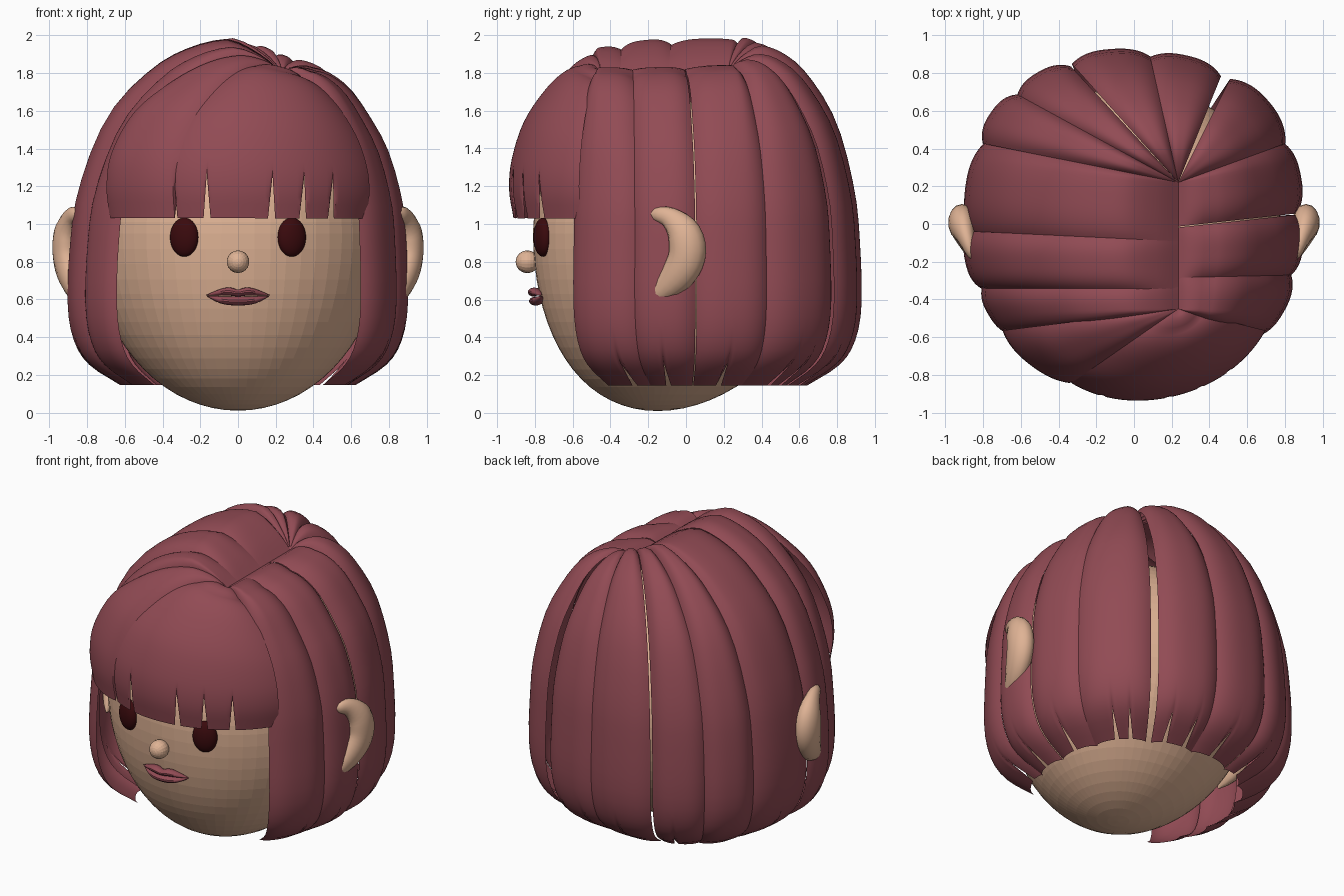
import bpy, bmesh, math
from mathutils import Vector, Matrix

if "Cube" in bpy.data.objects:
    bpy.data.objects.remove(bpy.data.objects["Cube"])


def material(name, rgb):
    m = bpy.data.materials.new(name)
    m.use_nodes = True
    m.diffuse_color = (*rgb, 1)
    m.node_tree.nodes["Principled BSDF"].inputs["Base Color"].default_value = (*rgb, 1)
    return m


SKIN = material("skin", (0.74, 0.45, 0.30))
HAIR = material("rose_hair", (0.285, 0.07, 0.089))
EYE = material("dark_eye", (0.042, 0.003, 0.004))


def finish(bm, name, mat, smooth=True):
    me = bpy.data.meshes.new(name)
    bm.to_mesh(me)
    bm.free()
    me.materials.append(mat)
    ob = bpy.data.objects.new(name, me)
    bpy.context.collection.objects.link(ob)
    if smooth:
        bpy.ops.object.select_all(action='DESELECT')
        ob.select_set(True)
        bpy.context.view_layer.objects.active = ob
        bpy.ops.object.shade_smooth_by_angle(angle=math.radians(35))


def ellipsoid(name, mat, loc, radii, turn, segs=32, rings=20, smooth=True):
    bm = bmesh.new()
    bmesh.ops.create_uvsphere(bm, u_segments=segs, v_segments=rings, radius=1)
    m = Matrix.Translation(loc) @ turn @ Matrix.Diagonal((*radii, 1))
    bmesh.ops.transform(bm, matrix=m, verts=bm.verts)
    finish(bm, name, mat, smooth)


def spline(points, s):
    """Catmull-Rom point on a list of tuples, s from 0 to 1."""
    p = [Vector(q) for q in points]
    x = min(max(s, 0), 1) * (len(p) - 1)
    i = min(int(x), len(p) - 2)
    t = x - i
    b, c = p[i], p[i + 1]
    a = p[i - 1] if i else b * 2 - c
    d = p[i + 2] if i + 2 < len(p) else c * 2 - b
    return 0.5 * (2 * b + (c - a) * t + (2 * a - 5 * b + 4 * c - d) * t * t
                  + (3 * b - a - 3 * c + d) * t ** 3)


def tube(name, mat, path, radii, across, flat, rows=20, sides=14):
    """Tapered tube along a smooth path; flat scales it in the across direction."""
    bm = bmesh.new()
    rings = []
    for r in range(rows + 1):
        s = r / rows
        mid = spline(path, s)
        axis = (spline(path, s + 0.02) - spline(path, s - 0.02)).normalized()
        side = axis.cross(across).normalized()
        other = side.cross(axis) * flat
        rad = spline([(v, 0, 0) for v in radii], s)[0]
        # rounded ends
        rad *= math.sqrt(max(0.05, 1 - abs(2 * s - 1) ** 12))
        angles = [math.tau * k / sides for k in range(sides)]
        rings.append([bm.verts.new(mid + (side * math.cos(a) + other * math.sin(a)) * rad)
                      for a in angles])
    for lo, hi in zip(rings, rings[1:]):
        for k in range(sides):
            n = (k + 1) % sides
            bm.faces.new((lo[k], lo[n], hi[n], hi[k]))
    bm.faces.new(rings[0][::-1])
    bm.faces.new(rings[-1])
    bmesh.ops.recalc_face_normals(bm, faces=bm.faces)
    finish(bm, name, mat)


# Egg-shaped head, chin pushed forward
bm = bmesh.new()
bmesh.ops.create_uvsphere(bm, u_segments=56, v_segments=36, radius=1)
for v in bm.verts:
    drop = min(v.co.z, 0)
    v.co = Vector((v.co.x * 0.78, v.co.y * 0.77 - 0.04 - 0.11 * drop * drop,
                   0.95 + v.co.z * (0.94 if v.co.z < 0 else 0.7)))
finish(bm, "head", SKIN, smooth=False)

# Face features
for side, x in (("left", 1), ("right", -1)):
    ellipsoid(side + "_eye", EYE, (x * 0.285, -0.758, 0.93), (0.078, 0.045, 0.103),
              Matrix.Rotation(x * 0.33, 4, 'Z'))
    ear = [(0.85, -0.19, 1.055), (0.885, -0.09, 1.035), (0.91, -0.01, 0.95),
           (0.91, 0.005, 0.83), (0.885, -0.06, 0.71), (0.84, -0.2, 0.58)]
    tube(side + "_ear", SKIN, [(x * p[0], p[1], p[2]) for p in ear],
         (0.035, 0.055, 0.09, 0.098, 0.085, 0.035), Vector((1, 0, 0)), 0.75)
ellipsoid("nose", SKIN, (0, -0.84, 0.8), (0.06, 0.06, 0.062),
          Matrix.Rotation(math.pi / 2, 4, 'X'), 18, 12, False)
tube("upper_lip", HAIR, [(-0.17, -0.765, 0.622), (-0.06, -0.8, 0.642), (0, -0.808, 0.634),
                         (0.06, -0.8, 0.642), (0.17, -0.765, 0.622)],
     (0.004, 0.021, 0.018, 0.021, 0.004), Vector((0, 1, 0)), 1.5)
tube("lower_lip", HAIR, [(-0.165, -0.762, 0.618), (-0.08, -0.785, 0.596), (0, -0.795, 0.592),
                         (0.08, -0.785, 0.596), (0.165, -0.762, 0.618)],
     (0.004, 0.02, 0.024, 0.02, 0.004), Vector((0, 1, 0)), 1.5)

# Lock profiles: reach from the parting, height, pull towards the axis
LONG = [(0, 0.945, 1), (0.1, 0.98, 1), (0.25, 1, 1), (0.43, 0.975, 1), (0.61, 0.91, 1),
        (0.82, 0.77, 1), (0.95, 0.58, 1), (0.99, 0.42, 1), (1, 0.24, 1),
        (1, 0.13, 0.96), (1, 0.06, 0.87), (1, 0, 0.69)]
FRINGE = [(0, 0.945, 1), (0.1, 0.975, 1), (0.25, 0.985, 1), (0.43, 0.965, 1),
          (0.63, 0.91, 1), (0.84, 0.82, 1), (0.97, 0.70, 1), (1, 0.6, 1), (1, 0.505, 0.975)]


def outline(a):
    """Widest hair outline seen from above, boxier at the back."""
    c, s = math.cos(a), math.sin(a)
    e = 2.3 if s > 0 else 2.0
    r = (abs(c / 0.905) ** e + abs(s / 0.92) ** e) ** (-1 / e)
    return Vector((r * c, r * s))


def lock(name, start, end, profile, notches=(), notch=0.1, tuck=0.045, lift=0.0, rows=32):
    """Curved sheet of hair from the parting down to a notched hem."""
    cols = max(6, round((end - start) / 1.2))
    cut = {round((n - start) / (end - start) * cols) for n in notches}
    bm = bmesh.new()
    grid = []
    for r in range(rows + 1):
        line = []
        for c in range(cols + 1):
            u = c / cols
            a = math.radians(start + (end - start) * u)
            out = outline(a)
            part = Vector((0.235, min(max(out.y * 0.8 - 0.06, -0.45), 0.22)))
            t = r / rows
            if c in cut:
                t -= notch * max(0, t - 0.75) * 4
            f, h, g = spline(profile, t)
            dip = tuck * abs(2 * u - 1) ** 3 - lift
            xy = part.lerp(out * (1 - dip), f) * g
            # crown is higher on the wide side of the parting
            rise = -0.08 * math.cos(a) + (0.02 if out.y > 0 else 0.06) * math.sin(a)
            crown = min(f * 4, 1) * min(max(h - 0.5, 0) * 3, 1)
            z = 0.145 + 1.755 * h + (rise - 0.8 * dip) * crown
            line.append(bm.verts.new((xy.x, xy.y, z)))
        grid.append(line)
    for up, low in zip(grid, grid[1:]):
        for c in range(cols):
            bm.faces.new((up[c], low[c], low[c + 1], up[c + 1]))
    bmesh.ops.remove_doubles(bm, verts=bm.verts, dist=0.0003)
    finish(bm, name, HAIR)


# Long locks around the sides and back, in order of direction
locks = [("left_rear_side", 3.7, 29, (16,)), ("left_back", 28, 56.5, (41, 48)),
         ("back_left", 59.5, 85.5, (66, 79)), ("back_middle", 84.5, 111.2, (97,)),
         ("back_right", 111.8, 133, (120,)), ("right_back", 132, 152, ()),
         ("right_rear_side", 151, 183.5, (167,)), ("right_side", 182.5, 203, (192,)),
         ("right_front_side", 202, 222.5, ()),
         ("left_front_side", 317.5, 342, (335,)), ("left_side", 341, 363.3, (352,))]
for i, (name, start, end, notches) in enumerate(locks):
    lock(name + "_lock", start, end, LONG, notches, lift=0.012 * (i % 2))

# Fringe over the forehead
lock("fringe_right", 219, 249, FRINGE, (249,), 0.3, 0.03, 0.015)
lock("fringe_main", 247.5, 321, FRINGE, (247.5, 260, 281, 292, 303), 0.19, 0.035, 0.02)
